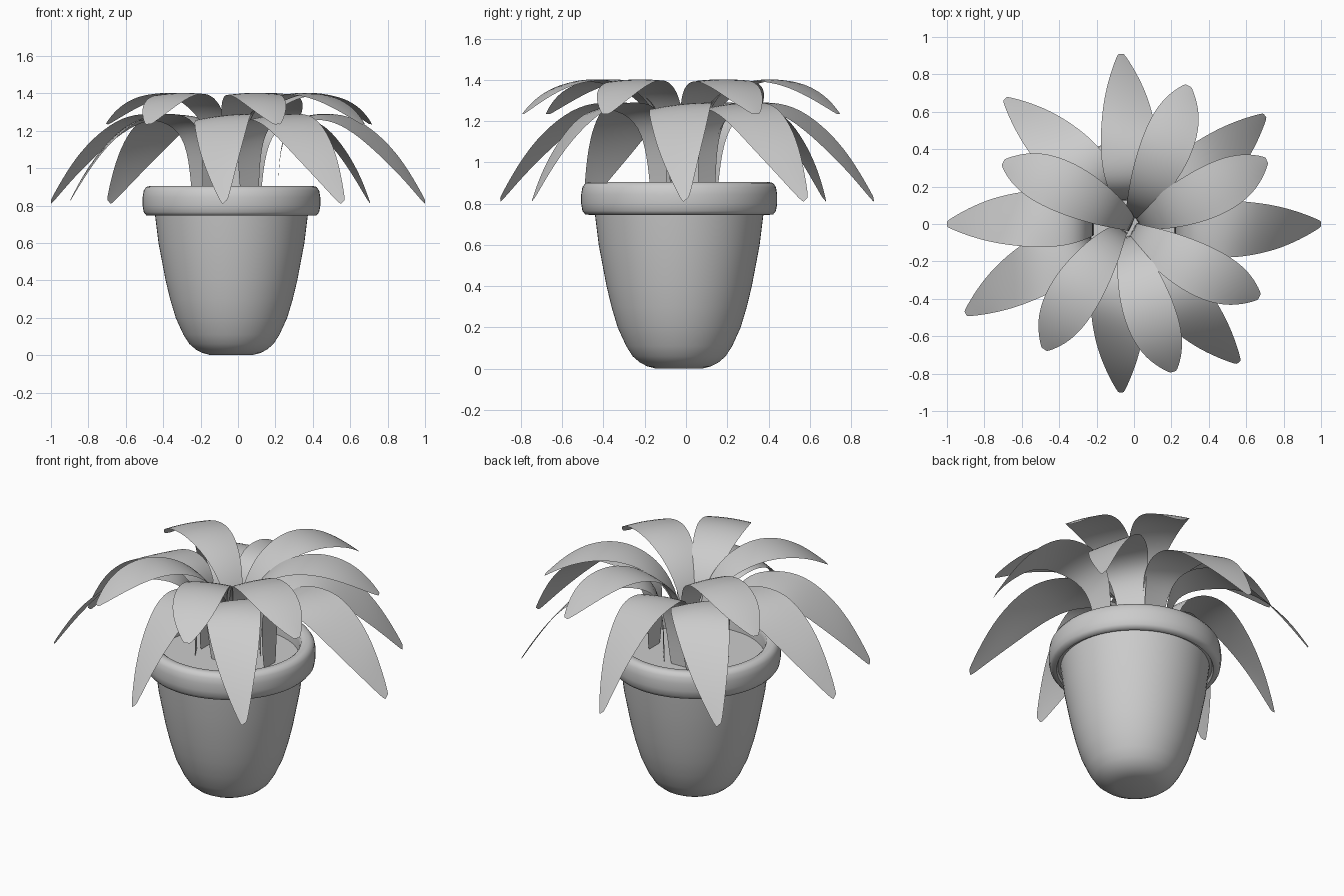
import bpy, bmesh, math
from mathutils import Vector

if "Cube" in bpy.data.objects:
    bpy.data.objects.remove(bpy.data.objects["Cube"], do_unlink=True)

GREY = (0.6, 0.6, 0.6, 1)
grey = bpy.data.materials.new("light grey")
grey.use_nodes = True
grey.diffuse_color = GREY
grey.node_tree.nodes["Principled BSDF"].inputs["Base Color"].default_value = GREY

POT_CENTRE = Vector((-0.035, -0.033, 0))


def add_object(name, bm, angle):
    mesh = bpy.data.meshes.new(name)
    bm.to_mesh(mesh)
    bm.free()
    obj = bpy.data.objects.new(name, mesh)
    bpy.context.scene.collection.objects.link(obj)
    mesh.materials.append(grey)
    bpy.ops.object.select_all(action='DESELECT')
    obj.select_set(True)
    bpy.context.view_layer.objects.active = obj
    bpy.ops.object.shade_smooth_by_angle(angle=math.radians(angle))
    return obj


def lathe(name, profile, steps=64):
    bm = bmesh.new()
    verts = [bm.verts.new((r, 0, z)) for r, z in profile]
    edges = [bm.edges.new(pair) for pair in zip(verts, verts[1:])]
    bmesh.ops.spin(bm, geom=verts + edges, cent=(0, 0, 0), axis=(0, 0, 1),
                   angle=math.tau, steps=steps)
    bmesh.ops.remove_doubles(bm, verts=bm.verts, dist=0.0005)
    bmesh.ops.recalc_face_normals(bm, faces=bm.faces)
    if name == "soil":
        for f in bm.faces:
            if f.normal.z < 0:
                f.normal_flip()
    obj = add_object(name, bm, 50)
    obj.location = POT_CENTRE
    return obj


# Pot: tapered body with rounded foot, then the thick rolled rim
lathe("pot_body", [(0, 0), (0.11, 0), (0.155, 0.012), (0.19, 0.03), (0.225, 0.06),
                   (0.257, 0.11), (0.298, 0.2), (0.328, 0.3), (0.352, 0.4),
                   (0.39, 0.6), (0.41, 0.76)])
lathe("pot_rim", [(0.40, 0.76), (0.425, 0.762), (0.432, 0.746), (0.455, 0.747),
                  (0.469, 0.765), (0.475, 0.80), (0.475, 0.845), (0.469, 0.88),
                  (0.455, 0.9), (0.435, 0.905), (0.41, 0.902), (0.395, 0.89),
                  (0.388, 0.86), (0.385, 0.76)])
lathe("soil", [(0, 0.80), (0.2, 0.80), (0.39, 0.80)])

# Leaf outlines: distance along the ground, height, half width
LOW_LEAF = [(0.16, 0.79, 0.06), (0.16, 1.0, 0.07), (0.185, 1.2, 0.095),
            (0.29, 1.28, 0.14), (0.43, 1.288, 0.155), (0.56, 1.245, 0.145),
            (0.70, 1.135, 0.12), (0.83, 0.995, 0.075), (0.945, 0.82, 0.018)]
HIGH_LEAF = [(0.04, 0.79, 0.035), (0.045, 1.0, 0.04), (0.085, 1.19, 0.06),
             (0.20, 1.335, 0.10), (0.35, 1.40, 0.13), (0.48, 1.408, 0.14),
             (0.61, 1.375, 0.13), (0.72, 1.31, 0.09), (0.805, 1.235, 0.022)]


def leaf(name, tip, outline, twist_gain, tilt):
    tip = Vector((tip[0], tip[1], 0))
    out = (tip - Vector((-0.04, 0, 0))).normalized()
    side = Vector((-out.y, out.x, 0))
    base = tip - out * outline[-1][0]
    bm = bmesh.new()
    rows = []
    for i, (dist, z, half) in enumerate(outline):
        # Blades bow sideways and twist towards the tip
        twist = tilt + twist_gain * max(0, i - 4)
        bow = -0.028 * math.sin(math.pi * i / (len(outline) - 1))
        row = []
        for t in (-1, -0.5, 0, 0.5, 1):
            p = base + out * dist + side * (half * t + bow)
            row.append(bm.verts.new((p.x, p.y, z + half * (twist * t - 0.06 * t * t))))
        rows.append(row)
    for a, b in zip(rows, rows[1:]):
        for i in range(4):
            bm.faces.new((a[i], b[i], b[i + 1], a[i + 1]))
    obj = add_object(name, bm, 180)
    sub = obj.modifiers.new("smooth", 'SUBSURF')
    sub.levels = sub.render_levels = 2


# Drooping outer ring
for i, tip in enumerate([(1, 0), (0.7, 0.58), (-0.07, 0.91), (-0.69, 0.67),
                         (-1, 0), (-0.9, -0.48), (-0.07, -0.9), (0.56, -0.74)]):
    leaf(f"outer_leaf_{i + 1}", tip, LOW_LEAF, 0.18, 0.1)

# Raised inner ring
for i, tip in enumerate([(0.29, 0.74), (0.71, 0.34), (0.67, -0.39),
                         (0.21, -0.79), (-0.48, -0.67), (-0.7, 0.33)]):
    leaf(f"inner_leaf_{i + 1}", tip, HIGH_LEAF, 0.0, 0.02)
